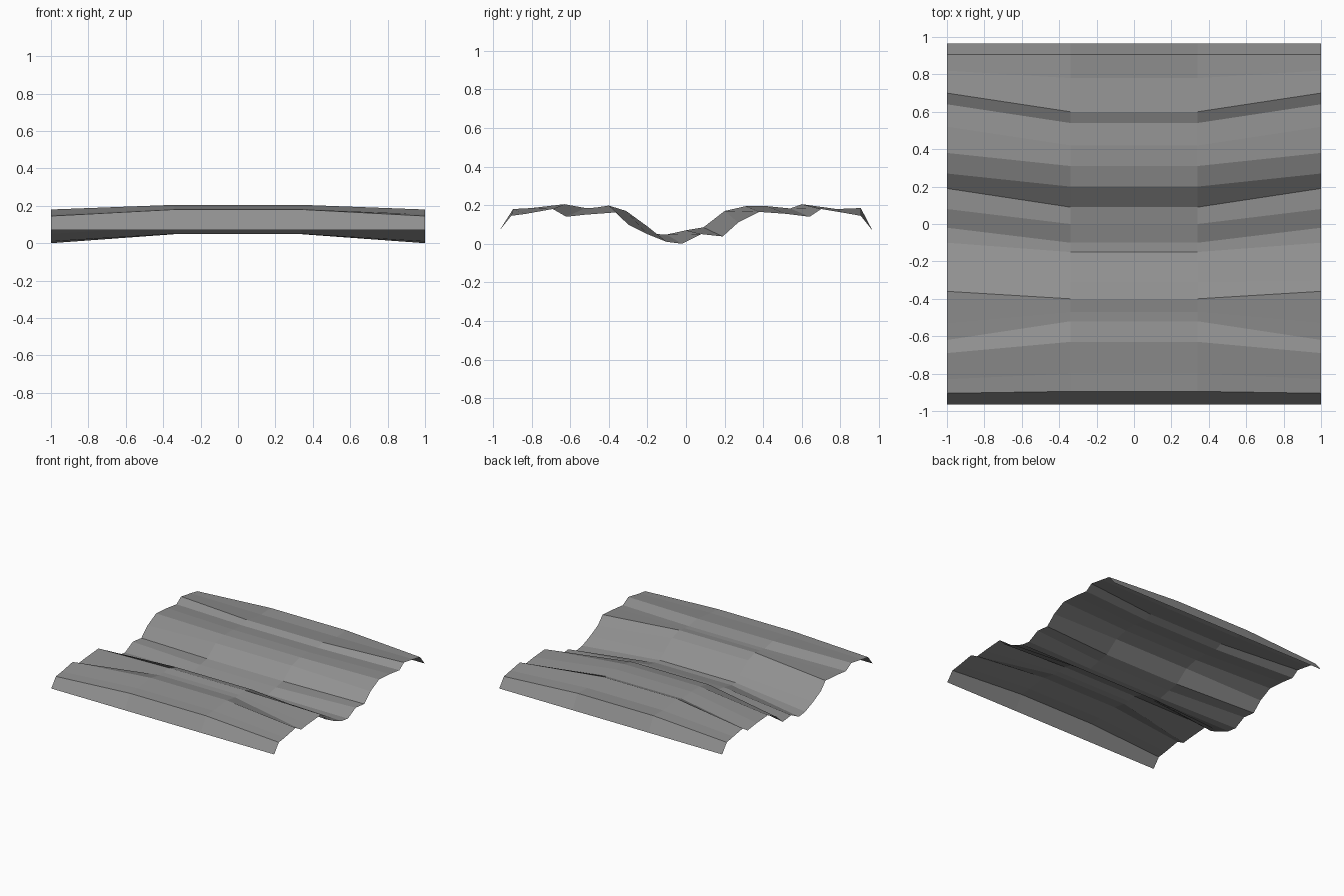
import bpy
import bmesh

# Remove the default object only
default_object = bpy.data.objects.get("Cube")
if default_object:
    bpy.data.objects.remove(default_object, do_unlink=True)


def make_material(name, colour):
    """Create a plain flat-colour material."""
    material = bpy.data.materials.new(name)
    material.use_nodes = True
    material.diffuse_color = colour
    shader = material.node_tree.nodes["Principled BSDF"]
    shader.inputs["Base Color"].default_value = colour
    return material


# Each crease runs across the sheet: (side y, side z, middle y, middle z)
creases = [
    (-.965, .07, -.965, .07),
    (-.905, .145, -.895, .18),
    (-.83, .155, -.8, .185),
    (-.69, .18, -.63, .205),
    (-.62, .14, -.52, .185),
    (-.53, .15, -.47, .187),
    (-.36, .163, -.4, .198),
    (-.3, .1, -.31, .17),
    (-.2, .05, -.2, .09),
    (-.1, .01, -.15, .05),
    (-.02, 0, -.1, .048),
    (.08, .05, 0, .07),
    (.19, .038, .09, .085),
    (.27, .11, .2, .17),
    (.38, .165, .31, .195),
    (.52, .155, .42, .195),
    (.64, .14, .54, .183),
    (.7, .18, .6, .205),
    (.82, .16, .78, .18),
    (.905, .145, .905, .185),
    (.965, .07, .965, .07),
]
side_x = 1
middle_x = .34


def crease_points(crease):
    """Four points of one crease, mirrored from left to right."""
    side_y, side_z, middle_y, middle_z = crease
    return [
        (-side_x, side_y, side_z),
        (-middle_x, middle_y, middle_z),
        (middle_x, middle_y, middle_z),
        (side_x, side_y, side_z),
    ]


def build_sheet(name, material):
    """Bridge neighbouring creases with faces to form the folded sheet."""
    mesh = bpy.data.meshes.new(name)
    bm = bmesh.new()
    rows = [[bm.verts.new(point) for point in crease_points(crease)]
            for crease in creases]
    for front, back in zip(rows, rows[1:]):
        for column in range(len(front) - 1):
            following = column + 1
            bm.faces.new((front[column], front[following],
                          back[following], back[column]))
    bm.normal_update()
    bm.to_mesh(mesh)
    bm.free()
    mesh.materials.append(material)
    sheet = bpy.data.objects.new(name, mesh)
    bpy.context.collection.objects.link(sheet)
    return sheet


# Folded sheet with flat facets
stone_grey = make_material("stone_grey", (.28, .28, .28, 1))
build_sheet("folded_sheet", stone_grey)
